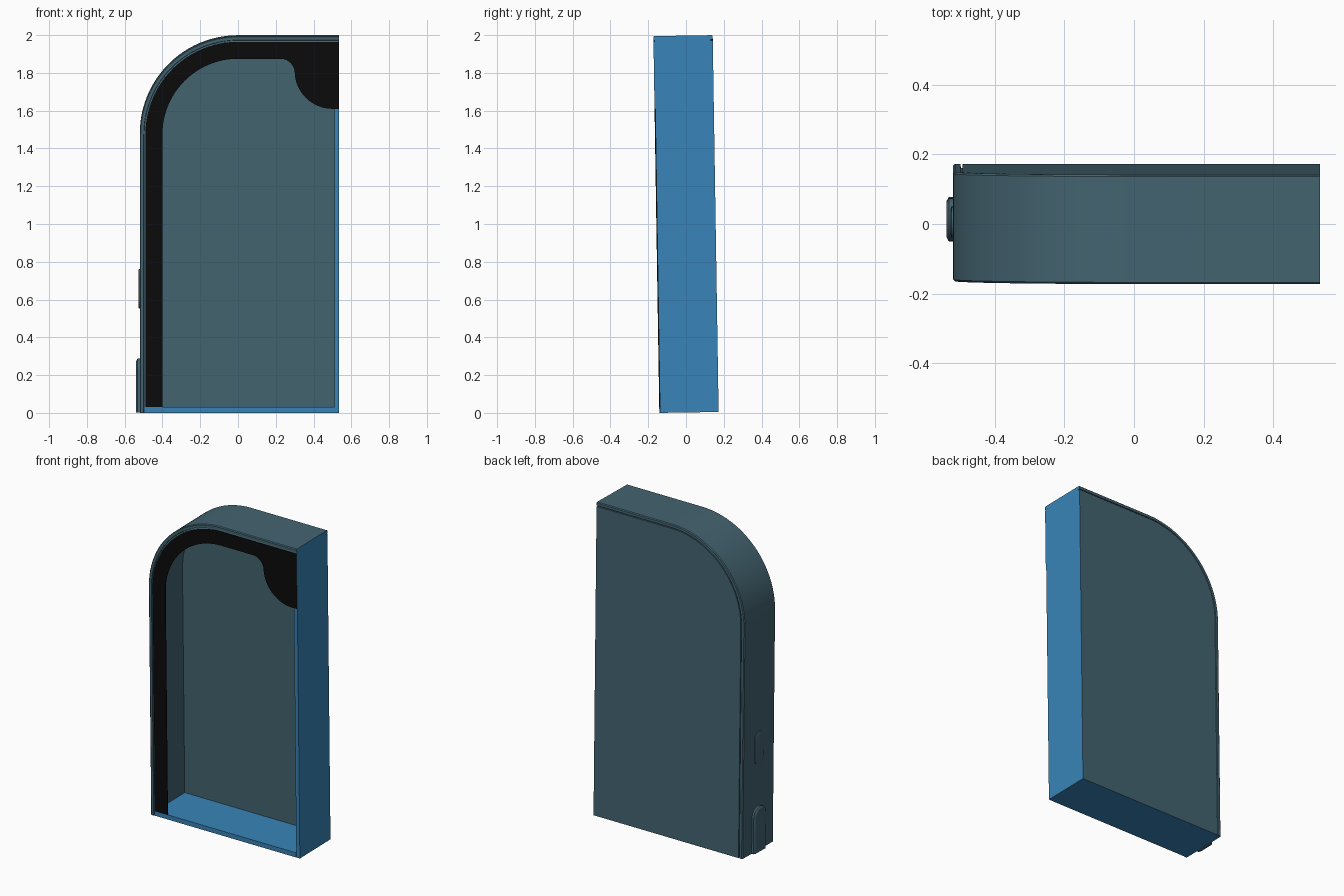
import bpy, bmesh
from math import sin, cos, pi, radians

if "Cube" in bpy.data.objects:
    bpy.data.objects.remove(bpy.data.objects["Cube"])


def material(name, rgb):
    lin = [((c / 255 + 0.055) / 1.055) ** 2.4 if c > 10 else c / 255 / 12.92 for c in rgb]
    m = bpy.data.materials.new(name)
    m.use_nodes = True
    m.diffuse_color = (*lin, 1)
    bsdf = m.node_tree.nodes["Principled BSDF"]
    bsdf.inputs["Base Color"].default_value = (*lin, 1)
    bsdf.inputs["Roughness"].default_value = 0.6
    return m


SLATE = material("slate", (68, 100, 113))
BLUE = material("cut face blue", (56, 131, 184))
BLACK = material("black", (11, 11, 11))

L, R, H, T = -0.52, 0.535, 1.995, 0.157     # left, right, height, half thickness
RAD = 0.52                                  # corner radius
LEAN = 0.0157                               # slight forward lean


def arc(cx, cz, r, a0, a1, n=24):
    return [(cx + r * cos(radians(a0 + (a1 - a0) * i / n)),
             cz + r * sin(radians(a0 + (a1 - a0) * i / n))) for i in range(n + 1)]


def outline(inset, z0=0.0):
    """Open path: up the left side, round the corner, along the top."""
    return ([(L + inset, z0)] + arc(L + RAD, H - RAD, RAD - inset, 180, 90)
            + [(R, H - inset)])


def loft(name, rings, mat, cut_faces=True):
    """Join closed rings of points into a capped solid; cut planes turn blue."""
    bm = bmesh.new()
    vs = [[bm.verts.new(p) for p in ring] for ring in rings]
    n = len(rings[0])
    for a, b in zip(vs, vs[1:]):
        for i in range(n):
            bm.faces.new((a[i], a[(i + 1) % n], b[(i + 1) % n], b[i]))
    bm.faces.new(vs[0])
    bm.faces.new(vs[-1][::-1])
    bmesh.ops.recalc_face_normals(bm, faces=bm.faces)
    bm.normal_update()
    if cut_faces:
        for f in bm.faces:
            c = f.calc_center_median()
            if (f.normal.z < -0.9 and c.z < 0.001) or (f.normal.x > 0.9 and c.x > R - 0.001):
                f.material_index = 1
    me = bpy.data.meshes.new(name)
    bm.to_mesh(me)
    bm.free()
    me.materials.append(mat)
    me.materials.append(BLUE)
    ob = bpy.data.objects.new(name, me)
    bpy.context.collection.objects.link(ob)
    ob.rotation_euler.x = LEAN
    ob.location = (0, LEAN, T * LEAN)
    bpy.ops.object.select_all(action='DESELECT')
    ob.select_set(True)
    bpy.context.view_layer.objects.active = ob
    bpy.ops.object.shade_smooth_by_angle(angle=radians(25))
    return ob


def plate(name, pts, y0, y1, mat):
    return loft(name, [[(x, y, z) for x, z in pts] for y in (y0, y1)], mat)


# Side frame: rim section with an inner lip, swept round the outline
section = [(0, -T + 0.005), (0.005, -T), (0.021, -T), (0.023, -T + 0.007), (0.03, -T + 0.004),
           (0.03, T - 0.012), (0.023, T - 0.012), (0.021, T), (0.005, T), (0, T - 0.005)]
paths = [(outline(i), y) for i, y in section]
loft("side_frame", [[(p[k][0], y, p[k][1]) for p, y in paths]
                    for k in range(len(paths[0][0]))], SLATE)

# Back panel, set inside the frame with a narrow seam
plate("back_panel", outline(0.027) + [(R, 0)], T - 0.012, T, SLATE)

# Cut walls along the right side and the bottom
plate("right_wall", [(0.51, 0), (R, 0), (R, H - 0.03), (0.51, H - 0.03)],
      -T + 0.004, T - 0.012, BLUE)
plate("bottom_wall", [(L + 0.025, 0), (0.51, 0), (0.51, 0.03), (L + 0.025, 0.03)],
      -T + 0.003, T - 0.012, BLUE)

# Black screen border with the rounded bulge at the top right
bulge = ([(R, 1.61)] + arc(0.5, 1.81, 0.2, 270, 180, 16)
         + arc(0.225, 1.80, 0.075, 0, 90, 10))
inner = outline(0.12, 0.03)[:-1][::-1]
plate("screen_border", outline(0.03, 0.03) + bulge + inner, -T, -T + 0.004, BLACK)


def button(name, yc, z0, z1, w, levels, flat_bottom):
    """Round-ended key on the left-hand frame; levels are (x, inset)."""
    rings = []
    for x, i in levels:
        r = w - i
        pts = arc(yc, z1 - w, r, 0, 180, 16)
        pts += [(yc - r, z0), (yc + r, z0)] if flat_bottom else arc(yc, z0 + w, r, 180, 360, 16)
        rings.append([(x, y, z) for y, z in pts])
    loft(name, rings, SLATE, False)


# Side keys
button("long_key", 0.0, 0.0, 0.285, 0.062,
       [(L + 0.01, 0), (L - 0.012, 0), (L - 0.019, 0.012)], True)
button("short_key", 0.0, 0.55, 0.76, 0.045,
       [(L + 0.01, 0), (L - 0.004, 0), (L - 0.008, 0.01)], False)
